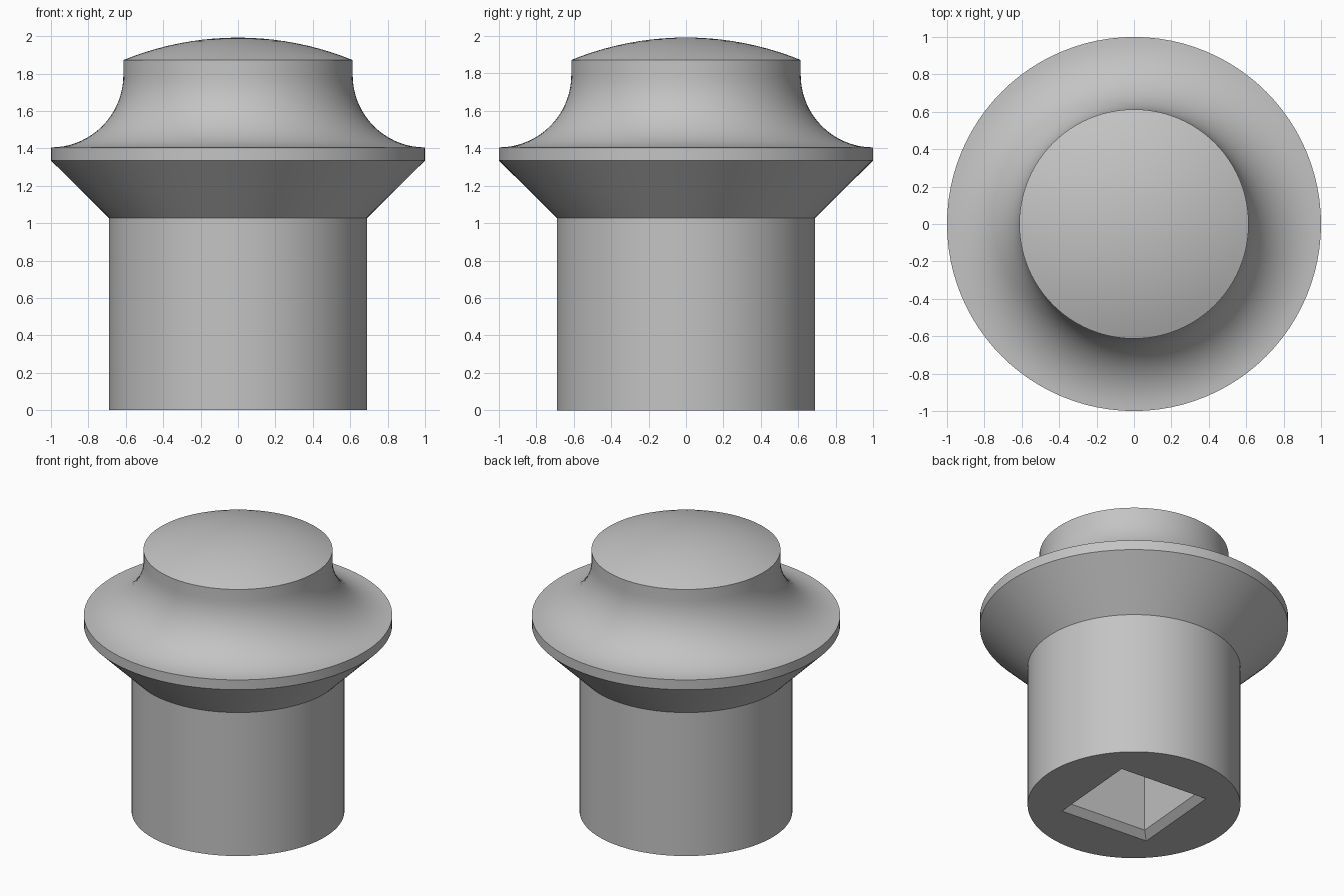
import bpy, bmesh, math
from mathutils import Matrix

if "Cube" in bpy.data.objects:
    bpy.data.objects.remove(bpy.data.objects["Cube"])

SEGMENTS = 96

metal = bpy.data.materials.new("plain grey")
metal.diffuse_color = (0.55, 0.55, 0.55, 1)
metal.use_nodes = True
metal.node_tree.nodes["Principled BSDF"].inputs["Base Color"].default_value = metal.diffuse_color


def new_object(name, bm):
    bmesh.ops.recalc_face_normals(bm, faces=bm.faces)
    mesh = bpy.data.meshes.new(name)
    bm.to_mesh(mesh)
    bm.free()
    mesh.materials.append(metal)
    obj = bpy.data.objects.new(name, mesh)
    bpy.context.collection.objects.link(obj)
    return obj


# Half profile (radius, height): shank, flared collar, rim
profile = [(0, 0), (0.69, 0), (0.69, 1.027), (1, 1.335), (1, 1.405)]

# Concave fillet sweeping from the rim up to the neck
neck, fillet = 0.613, 0.387
for i in range(1, 19):
    a = math.radians(90) * i / 18
    profile.append((1 - fillet * math.sin(a), 1.405 + fillet * (1 - math.cos(a))))

# Straight neck and shallow domed cap
edge_z, rise = 1.872, 0.12
dome_r = (neck ** 2 + rise ** 2) / (2 * rise)
half_angle = math.asin(neck / dome_r)
for i in range(11):
    a = half_angle * (1 - i / 10)
    profile.append((dome_r * math.sin(a), edge_z + rise - dome_r * (1 - math.cos(a))))

# Revolve the profile into the body
bm = bmesh.new()
verts = [bm.verts.new((r, 0, z)) for r, z in profile]
edges = [bm.edges.new(pair) for pair in zip(verts, verts[1:])]
bmesh.ops.spin(bm, geom=verts + edges, cent=(0, 0, 0), axis=(0, 0, 1),
               angle=math.tau, steps=SEGMENTS, use_merge=True)
bmesh.ops.remove_doubles(bm, verts=bm.verts, dist=1e-5)
bottom = [f for f in bm.faces if f.calc_center_median().z < 1e-4]
bmesh.ops.dissolve_faces(bm, faces=bottom)
body = new_object("plug_body", bm)

# Square socket cutter with a chamfered mouth, slightly turned
half, chamfer, depth = 0.335, 0.045, 0.7
bm = bmesh.new()
rings = []
for h, z in ((half + 0.05, -0.05), (half - chamfer, chamfer), (half - chamfer, depth)):
    rings.append([bm.verts.new((sx * h, sy * h, z))
                  for sx, sy in ((1, 1), (-1, 1), (-1, -1), (1, -1))])
for low, high in zip(rings, rings[1:]):
    for i in range(4):
        j = (i + 1) % 4
        bm.faces.new((low[i], low[j], high[j], high[i]))
bm.faces.new(rings[0])
bm.faces.new(rings[-1])
bmesh.ops.transform(bm, matrix=Matrix.Rotation(math.radians(-4.7), 4, 'Z'), verts=bm.verts)
cutter = new_object("socket_cutter", bm)
cutter.hide_render = True

# Cut the socket, then smooth the round surfaces
cut = body.modifiers.new("socket", 'BOOLEAN')
cut.operation = 'DIFFERENCE'
cut.solver = 'EXACT'
cut.object = cutter
bpy.context.view_layer.objects.active = body
body.select_set(True)
bpy.ops.object.modifier_apply(modifier=cut.name)
bpy.data.objects.remove(cutter, do_unlink=True)
bpy.ops.object.shade_smooth_by_angle(angle=math.radians(30))
